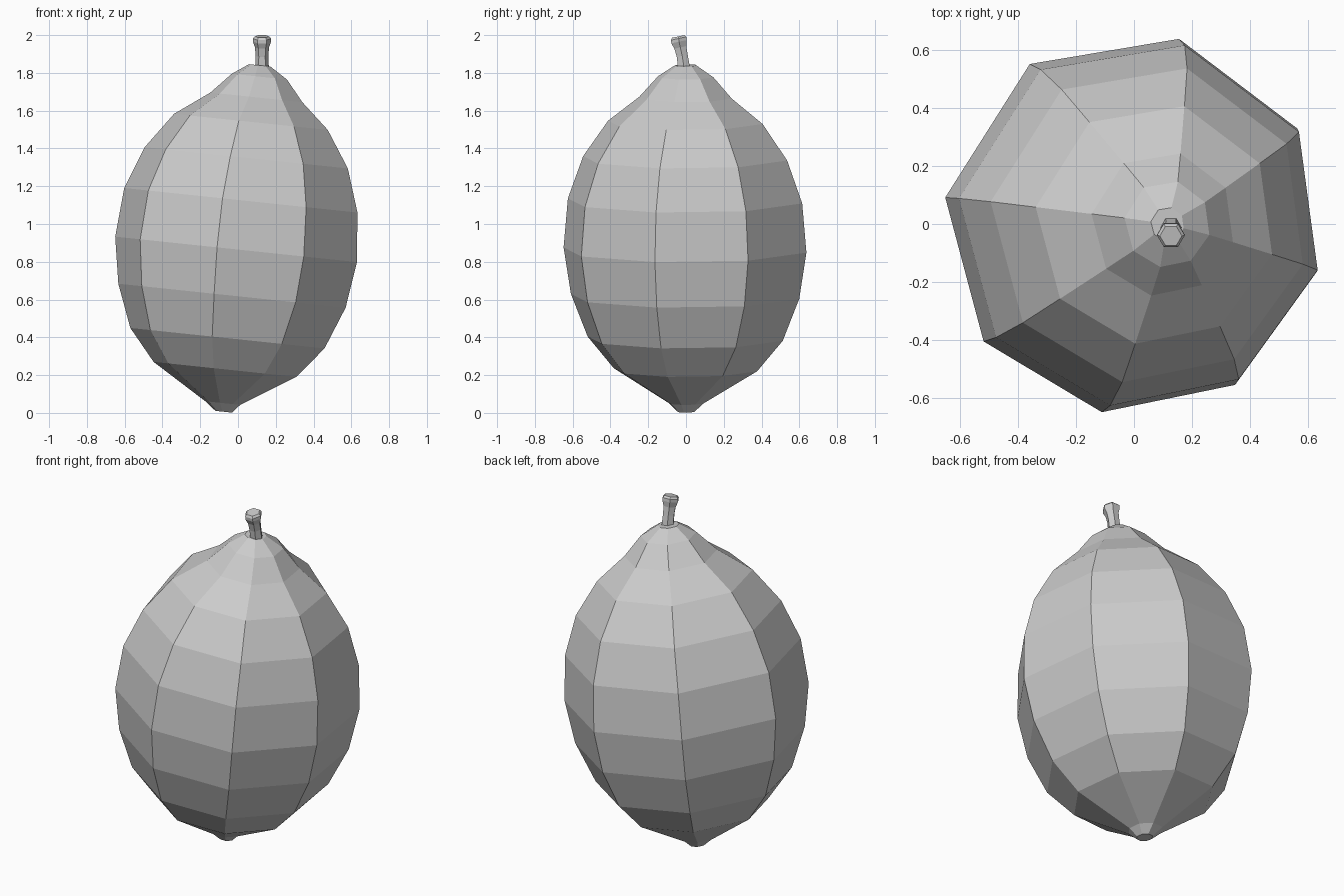
import bpy, bmesh
from math import sin, cos, radians
from mathutils import Vector, Matrix

if "Cube" in bpy.data.objects:
    bpy.data.objects.remove(bpy.data.objects["Cube"])


def loft(name, rings, angles, tilt):
    """Skin a stack of tilted rings (x, y, z, radius) with flat faces and capped ends."""
    bm = bmesh.new()
    loops = []
    for x, y, z, r in rings:
        loops.append([bm.verts.new(Vector((x, y, z)) + tilt @ Vector(
            (r * cos(radians(a)), r * sin(radians(a)), 0))) for a in angles])
    n = len(angles)
    for lo, hi in zip(loops, loops[1:]):
        for i in range(n):
            j = (i + 1) % n
            bm.faces.new((lo[i], lo[j], hi[j], hi[i]))
    bm.faces.new(loops[0][::-1])
    bm.faces.new(loops[-1])
    bmesh.ops.recalc_face_normals(bm, faces=bm.faces)
    mesh = bpy.data.meshes.new(name)
    bm.to_mesh(mesh)
    bm.free()
    obj = bpy.data.objects.new(name, mesh)
    bpy.context.collection.objects.link(obj)
    return obj


# Fruit body: eight slightly uneven ribs, leaning towards +x
profile = [  # centre x, centre z, radius
    (-0.075, 0.006, 0.045), (-0.08, 0.052, 0.095), (-0.065, 0.23, 0.388),
    (-0.05, 0.395, 0.528), (-0.025, 0.62, 0.618), (-0.003, 0.865, 0.657),
    (0.022, 1.125, 0.634), (0.05, 1.35, 0.552), (0.073, 1.54, 0.418),
    (0.1, 1.67, 0.25), (0.115, 1.78, 0.15), (0.115, 1.84, 0.058),
]
rib_angles = [-142, -99.5, -57.5, -14.5, 30, 76, 123, 172]
loft("fruit_body", [(x, 0, z, r) for x, z, r in profile], rib_angles,
     Matrix.Rotation(radians(6), 3, 'Y'))

# Stalk: six-sided, leaning forwards and flaring at the cut end
stalk = [
    (0.127, -0.008, 1.81, 0.037), (0.127, -0.02, 1.89, 0.034),
    (0.127, -0.03, 1.935, 0.037), (0.127, -0.037, 1.965, 0.048),
    (0.127, -0.039, 1.982, 0.048), (0.127, -0.041, 1.993, 0.038),
]
loft("stalk", stalk, [i * 60 for i in range(6)], Matrix.Rotation(radians(12), 3, 'X'))
